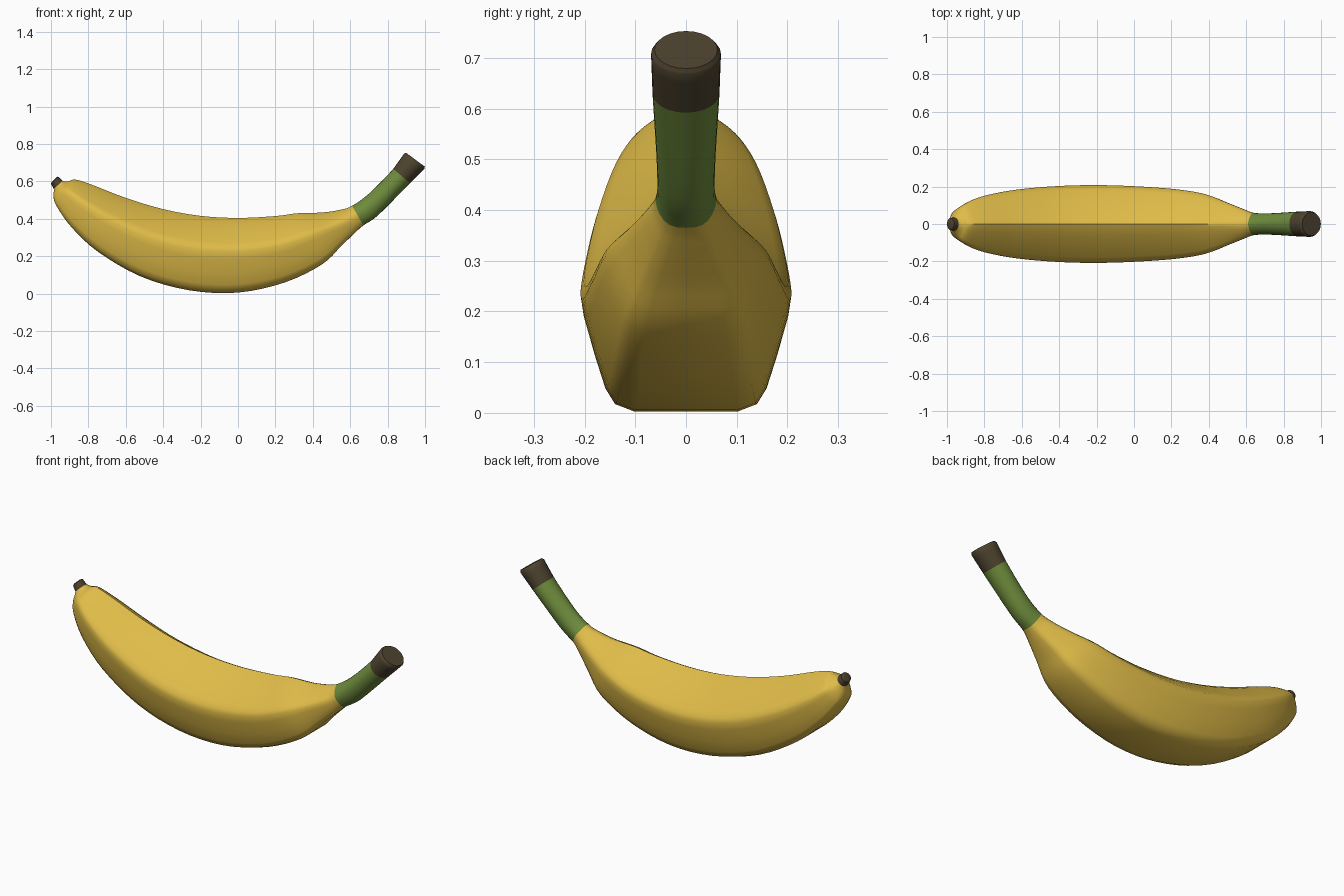
import bpy, bmesh, math
from mathutils import Vector

if "Cube" in bpy.data.objects:
    bpy.data.objects.remove(bpy.data.objects["Cube"])

def material(name, rgb):
    m = bpy.data.materials.new(name)
    m.diffuse_color = (*rgb, 1)
    m.use_nodes = True
    m.node_tree.nodes["Principled BSDF"].inputs["Base Color"].default_value = m.diffuse_color
    return m

YELLOW = material("ripe yellow", (0.74, 0.50, 0.065))
GREEN = material("stem green", (0.155, 0.26, 0.045))
BROWN = material("dry brown", (0.075, 0.055, 0.028))

# Half cross-section of the fruit: (width fraction, height fraction), ridge to underside
HALF = [(0, 1), (.1, .975), (.3, .91), (.6, .79), (.86, .67), (.97, .61), (1, .55),
        (.97, .45), (.87, .27), (.77, .11), (.68, .035), (.5, 0), (0, 0)]
N = len(HALF) - 1

# Stations along the fruit: top x, top z, bottom x, bottom z, half width, roundness
STATIONS = [
    (-.972, .622, -.996, .597, .022, 1),
    (-.962, .626, -1.0, .587, .032, 1),
    (-.938, .603, -.985, .560, .036, 1),
    (-.910, .600, -.986, .510, .066, .5),
    (-.870, .610, -.965, .460, .100, .1),
    (-.780, .582, -.890, .355, .142, 0),
    (-.600, .512, -.750, .225, .178, 0),
    (-.400, .452, -.520, .092, .200, 0),
    (-.200, .416, -.260, .018, .208, 0),
    (.000, .405, .000, .006, .202, 0),
    (.200, .415, .250, .060, .186, 0),
    (.320, .430, .450, .157, .160, 0),
    (.450, .434, .550, .253, .115, .1),
    (.550, .449, .620, .320, .080, .4),
    (.610, .470, .670, .365, .060, .7),
    (.700, .535, .750, .420, .057, .9),
    (.830, .667, .920, .592, .066, 1),
    (.888, .748, .996, .668, .069, 1),
    (.899, .753, .999, .679, .062, 1),
]
STEPS = 4

def catmull(p0, p1, p2, p3, t):
    return [0.5 * (2 * b + (c - a) * t + (2 * a - 5 * b + 4 * c - d) * t * t
                   + (3 * b - a - 3 * c + d) * t ** 3)
            for a, b, c, d in zip(p0, p1, p2, p3)]

def station(u):
    last = len(STATIONS) - 1
    i = min(int(u), last - 1)
    pick = lambda k: STATIONS[max(0, min(last, k))]
    # straight spans at the ends and around the dry cut keep those edges crisp
    if i in (0, 1, last - 2, last - 1):
        return [a + (b - a) * (u - i) for a, b in zip(pick(i), pick(i + 1))]
    return catmull(pick(i - 1), pick(i), pick(i + 1), pick(i + 2), u - i)

def ring(u):
    tx, tz, bx, bz, w, r = station(u)
    r = max(0, min(1, r))
    half = []
    for k, (f, v) in enumerate(HALF):
        a = math.pi * k / N
        f = f * (1 - r) + math.sin(a) * r
        v = v * (1 - r) + (1 + math.cos(a)) / 2 * r
        half.append(Vector((bx + (tx - bx) * v, w * f, bz + (tz - bz) * v)))
    mirrored = [Vector((p.x, -p.y, p.z)) for p in half[-2:0:-1]]
    return half + mirrored

def loft(name, start, end, mat, cap_start=False, cap_end=False):
    bm = bmesh.new()
    rings = [[bm.verts.new(p) for p in ring(start + j / STEPS)]
             for j in range((end - start) * STEPS + 1)]
    for a, b in zip(rings, rings[1:]):
        for k in range(len(a)):
            n = (k + 1) % len(a)
            bm.faces.new((a[k], a[n], b[n], b[k]))
    if cap_start:
        bm.faces.new(rings[0])
    if cap_end:
        bm.faces.new(rings[-1])
    bmesh.ops.recalc_face_normals(bm, faces=bm.faces)
    # open tubes: make sure the walls face outward
    bm.normal_update()
    q = bm.faces[0]
    centre = sum((v.co for v in rings[0]), Vector()) / len(rings[0])
    if q.normal.dot(q.calc_center_median() - centre) < 0:
        bmesh.ops.reverse_faces(bm, faces=bm.faces)
    me = bpy.data.meshes.new(name)
    bm.to_mesh(me)
    bm.free()
    me.materials.append(mat)
    ob = bpy.data.objects.new(name, me)
    bpy.context.collection.objects.link(ob)
    bpy.ops.object.select_all(action='DESELECT')
    ob.select_set(True)
    bpy.context.view_layer.objects.active = ob
    bpy.ops.object.shade_smooth_by_angle(angle=math.radians(40))
    return ob

loft("blossom_tip", 0, 2, BROWN, cap_start=True)
loft("fruit_body", 2, 14, YELLOW)
loft("stem", 14, 16, GREEN)
loft("stem_cut_end", 16, 18, BROWN, cap_end=True)
